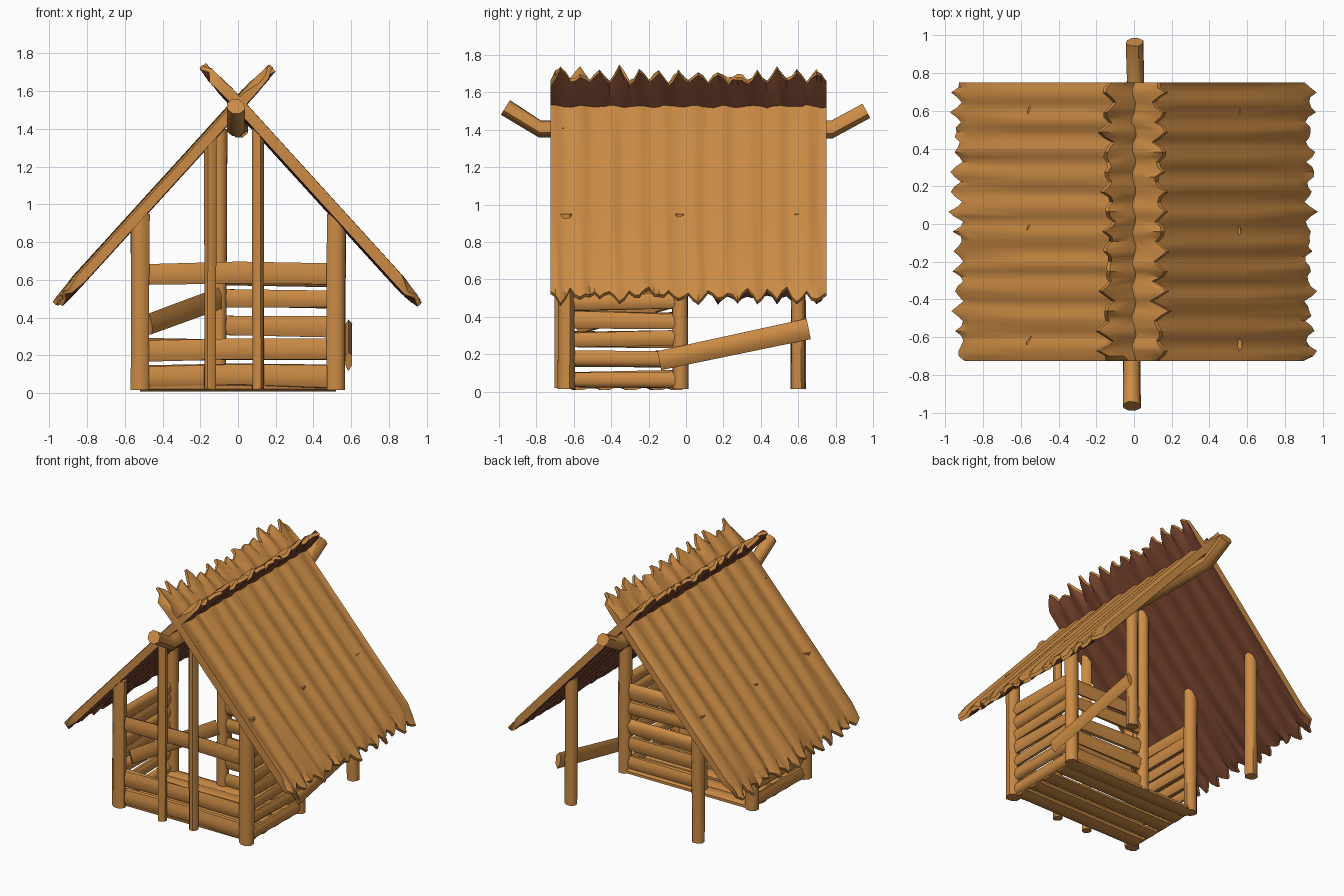
import bpy, bmesh, math, random
from mathutils import Vector

if "Cube" in bpy.data.objects:
    bpy.data.objects.remove(bpy.data.objects["Cube"])

random.seed(7)


def material(name, rgb):
    m = bpy.data.materials.new(name)
    m.diffuse_color = (*rgb, 1)
    m.use_nodes = True
    m.node_tree.nodes["Principled BSDF"].inputs["Base Color"].default_value = m.diffuse_color
    return m


WOOD = material("warm wood", (0.60, 0.26, 0.06))
DARK = material("dark red brown", (0.20, 0.062, 0.03))


def finish(bm, name, mats, angle=40):
    bmesh.ops.recalc_face_normals(bm, faces=bm.faces)
    me = bpy.data.meshes.new(name)
    bm.to_mesh(me)
    bm.free()
    for m in mats:
        me.materials.append(m)
    ob = bpy.data.objects.new(name, me)
    bpy.context.collection.objects.link(ob)
    bpy.ops.object.select_all(action='DESELECT')
    ob.select_set(True)
    bpy.context.view_layer.objects.active = ob
    bpy.ops.object.shade_smooth_by_angle(angle=math.radians(angle))
    return ob


def log(name, path, w, h, sides=8, up=(0, 0, 1), jitter=0.004):
    """Rough log along a path; w and h are the half sizes across and along 'up'."""
    bm = bmesh.new()
    pts = [Vector(p) for p in path]
    rings = []
    for i, p in enumerate(pts):
        t = (pts[min(i + 1, len(pts) - 1)] - pts[max(i - 1, 0)]).normalized()
        side = t.cross(Vector(up)).normalized()
        top = side.cross(t)
        ring = []
        for k in range(sides):
            a = 2 * math.pi * (k + 0.5) / sides
            r = 1.04 + random.uniform(-jitter, jitter) / w
            ring.append(bm.verts.new(p + side * w * r * math.cos(a) + top * h * r * math.sin(a)))
        rings.append(ring)
    for a, b in zip(rings, rings[1:]):
        for k in range(sides):
            n = (k + 1) % sides
            bm.faces.new((a[k], a[n], b[n], b[k]))
    bm.faces.new(rings[0])
    bm.faces.new(rings[-1])
    return finish(bm, name, [WOOD], 50)


# Main posts, three on each side, reaching the roof underside
for s, side in ((-1, "left"), (1, "right")):
    for y, part, r in ((-0.64, "front", 0.047), (-0.03, "middle", 0.043), (0.6, "back", 0.04)):
        log(f"{part}_{side}_post", [(s * 0.52, y, 0.015), (s * 0.52, y, 0.5), (s * 0.52, y, 0.95)],
            r + 0.004, r, up=(0, 1, 0))

# Slim front posts and the inner post, up to the ridge
log("front_left_slim_post", [(-0.148, -0.67, 0.02), (-0.145, -0.67, 1.38)], 0.033, 0.033, up=(0, 1, 0))
log("front_right_slim_post", [(0.108, -0.67, 0.02), (0.105, -0.67, 1.41)], 0.031, 0.031, up=(0, 1, 0))
log("inner_post", [(-0.1, -0.03, 0.02), (-0.1, -0.03, 1.4)], 0.042, 0.042, up=(0, 1, 0))

# Front wall boards, with an open window band
for z in (0.09, 0.23, 0.63):
    log("front_wall_board", [(-0.49, -0.63, z), (0, -0.625, z + 0.004), (0.5, -0.63, z - 0.003)], 0.022, 0.057)

# Inner wall boards on the right half, leaving a doorway on the left
for z in (0.09, 0.23, 0.355, 0.5, 0.62):
    log("inner_wall_board", [(-0.1, -0.03, z + 0.004), (0.5, -0.03, z - 0.004)], 0.022, 0.05)

# Side wall boards
for s, side in ((-1, "left"), (1, "right")):
    for z in (0.065, 0.175, 0.28, 0.38, 0.48, 0.58, 0.67):
        d = random.uniform(-0.006, 0.006)
        log(f"{side}_wall_board", [(s * 0.52, -0.62, z + d), (s * 0.525, -0.05, z - d)], 0.025, 0.043)

# Floor boards
for y in (-0.58, -0.44, -0.3, -0.16, -0.06):
    log("floor_board", [(-0.52, y, 0.03), (0.52, y + 0.01, 0.03)], 0.058, 0.022)

# Leaning board inside and sloping brace on the right side
log("leaning_board", [(-0.47, -0.58, 0.36), (-0.1, -0.1, 0.5)], 0.02, 0.06)
log("right_brace", [(0.585, -0.145, 0.175), (0.585, 0.655, 0.34)], 0.02, 0.05, sides=6)

# Ridge pole with upturned ends
log("ridge_pole", [(-0.012, -0.965, 1.52), (-0.012, -0.78, 1.405), (0, 0, 1.41),
                   (0.005, 0.78, 1.40), (0.005, 0.965, 1.50)], 0.047, 0.047)


def teeth(count, deep):
    """Irregular saw profile: list of 0..1 heights, alternating valley and tip, with midpoints."""
    keys = []
    for i in range(count):
        keys += [random.uniform(0, 0.3), random.uniform(0.45, 1)]
    keys.append(0.2)
    out = []
    for a, b in zip(keys, keys[1:]):
        out += [a * deep, (a + b) / 2 * deep]
    return out + [keys[-1] * deep]


def roof(name, s):
    """Wavy thatch panel: ragged at both ends, darker beneath."""
    down = Vector((s * 0.673, 0, -0.74))
    out = Vector((s * 0.74, 0, 0.673))
    origin = Vector((0, 0, 1.525))
    top, bot = teeth(14, 0.13), teeth(14, 0.11)
    n = len(top)
    bm = bmesh.new()
    upper, lower = [], []
    for i in range(n):
        y = -0.725 + 1.475 * i / (n - 1)
        wave = 0.009 * math.sin(i * 1.1 + s) + random.uniform(-0.004, 0.004)
        u0, u1 = -0.155 - top[i], 1.325 + bot[i]
        cu, cl = [], []
        for k, f in enumerate((0, 0.07, 0.35, 0.65, 0.94, 1)):
            p = origin + down * (u0 + (u1 - u0) * f) + Vector((0, y, 0))
            end = k in (0, 5)
            thick = 0.012 if end else 0.027
            curl = random.uniform(-0.018, 0.018) if end else wave
            cu.append(bm.verts.new(p + out * (thick + curl)))
            cl.append(bm.verts.new(p + out * (curl * (1 if end else 0.5) - thick)))
        upper.append(cu)
        lower.append(cl)
    for i in range(n - 1):
        for k in range(5):
            bm.faces.new((upper[i][k], upper[i + 1][k], upper[i + 1][k + 1], upper[i][k + 1]))
            f = bm.faces.new((lower[i][k], lower[i][k + 1], lower[i + 1][k + 1], lower[i + 1][k]))
            f.material_index = 1
        for k in (0, 5):
            bm.faces.new((upper[i][k], upper[i + 1][k], lower[i + 1][k], lower[i][k]))
    for i in (0, n - 1):
        for k in range(5):
            bm.faces.new((upper[i][k], upper[i][k + 1], lower[i][k + 1], lower[i][k]))
    return finish(bm, name, [WOOD, DARK], 50)


roof("right_roof_panel", 1)
roof("left_roof_panel", -1)
